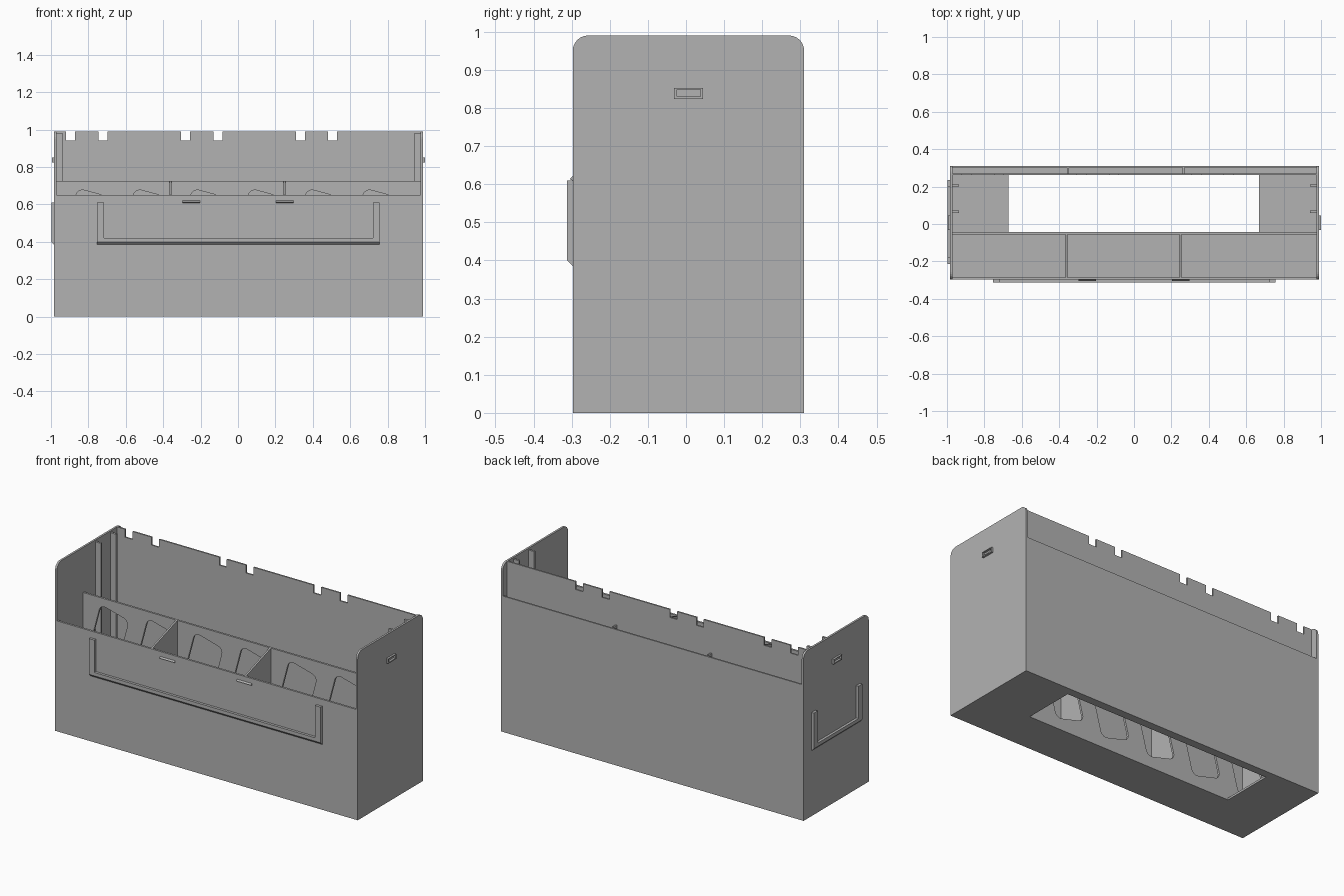
import bpy
from math import sin, cos, pi, radians
from mathutils import Matrix, Vector

cube = bpy.data.objects.get("Cube")
if cube:
    bpy.data.objects.remove(cube, do_unlink=True)

grey = bpy.data.materials.new("plain grey")
grey.use_nodes = True
grey.diffuse_color = (0.45, 0.45, 0.45, 1)
grey.node_tree.nodes["Principled BSDF"].inputs["Base Color"].default_value = grey.diffuse_color

# Rotations that carry a flat outline to a plane: columns are its u, v and normal
PLANES = {"x": Matrix(((0, 0, 1), (1, 0, 0), (0, 1, 0))),
          "y": Matrix(((1, 0, 0), (0, 0, -1), (0, 1, 0))),
          "z": Matrix.Identity(3)}


def plate(name, axis, lo, hi, outline, holes=(), place=Matrix.Identity(4)):
    """Flat panel with holes, between lo and hi along the axis."""
    curve = bpy.data.curves.new(name, "CURVE")
    curve.dimensions = "2D"
    curve.fill_mode = "BOTH"
    curve.extrude = (hi - lo) / 2
    for loop in (outline, *holes):
        spline = curve.splines.new("POLY")
        spline.points.add(len(loop) - 1)
        for point, (u, v) in zip(spline.points, loop):
            point.co = (u, v, 0, 1)
        spline.use_cyclic_u = True
    temp = bpy.data.objects.new(name + " outline", curve)
    bpy.context.collection.objects.link(temp)
    bpy.context.view_layer.update()
    mesh = bpy.data.meshes.new_from_object(temp.evaluated_get(bpy.context.evaluated_depsgraph_get()))
    bpy.data.objects.remove(temp, do_unlink=True)
    bpy.data.curves.remove(curve)
    shift = Vector([(lo + hi) / 2 if a == axis else 0 for a in "xyz"])
    mesh.transform(place @ Matrix.Translation(shift) @ PLANES[axis].to_4x4())
    mesh.materials.clear()
    mesh.materials.append(grey)
    mesh.shade_flat()
    mesh.name = name
    obj = bpy.data.objects.new(name, mesh)
    bpy.context.collection.objects.link(obj)
    return obj


def rect(u0, u1, v0, v1):
    return [(u0, v0), (u1, v0), (u1, v1), (u0, v1)]


def round_rect(cu, cv, w, h, r, tilt=0.0):
    """Rounded rectangle about a centre, turned by tilt."""
    pts = []
    for i, (su, sv) in enumerate(((1, 1), (-1, 1), (-1, -1), (1, -1))):
        for k in range(6):
            a = (i + k / 5) * pi / 2
            u = su * (w / 2 - r) + r * cos(a)
            v = sv * (h / 2 - r) + r * sin(a)
            pts.append((cu + u * cos(tilt) - v * sin(tilt), cv + u * sin(tilt) + v * cos(tilt)))
    return pts


T = 0.012                      # wall thickness
LEFT, RIGHT = -0.983, 0.988    # outer faces of the side panels
FRONT, BACK = -0.297, 0.31
HIGH, LOW = 0.99, 0.65
IN_L, IN_R = LEFT + T, RIGHT - T
PART, INNER = -0.043, 0.262    # partition and inner back faces of the main bay

# Side panels with rounded top corners
R = 0.04
side = [(FRONT, 0), (BACK, 0)]
for centre, start in ((BACK - R, 0), (FRONT + R, pi / 2)):
    for k in range(7):
        a = start + k / 6 * pi / 2
        side.append((centre + R * cos(a), HIGH - R + R * sin(a)))
plate("right_side_panel", "x", LEFT, IN_L, side)
plate("left_side_panel", "x", IN_R, RIGHT, side)

# Base with its large opening
plate("base", "z", 0, T, rect(IN_L, IN_R, FRONT, BACK), [rect(-0.67, 0.667, PART, INNER)])

# Front and outer back walls
plate("front_wall", "y", FRONT, FRONT + T, rect(IN_L, IN_R, 0, LOW))
plate("outer_back_wall", "y", BACK - 0.009, BACK, rect(IN_L, IN_R, 0, 0.80))

# Inner back wall with notches along its top edge
top = []
for bay in range(3):
    for c in (-0.895, -0.722):
        x = c + bay * 0.614
        top += [(x - 0.024, HIGH), (x - 0.024, 0.943), (x + 0.024, 0.943), (x + 0.024, HIGH)]
plate("inner_back_wall", "y", INNER, INNER + 0.009,
      [(IN_R, HIGH), (IN_R, T), (IN_L, T), (IN_L, HIGH)] + top)

# Front partition with tilted windows
windows = [round_rect(-0.80 + i * 0.307, z, 0.19, 0.27, 0.035, radians(-15))
           for i in range(6) for z in (0.215, 0.53)]
plate("window_partition", "y", PART - T, PART, rect(IN_L, IN_R, T, 0.725), windows)

# Dividers in the front pocket and the back pocket
for i, x in enumerate((-0.361, 0.249)):
    plate(f"front_divider_{i + 1}", "x", x - 0.005, x + 0.005,
          [(FRONT + T, T), (PART - T, T), (PART - T, 0.725), (FRONT + T, LOW)])
for i, x in enumerate((-0.353, 0.265)):
    plate(f"back_divider_{i + 1}", "x", x - 0.005, x + 0.005,
          rect(INNER + 0.009, BACK - 0.009, T, 0.805))

# Vertical rails inside the side panels
for i, y in enumerate((0.065, 0.206)):
    plate(f"right_rail_{i + 1}", "z", T, 0.98, rect(IN_L, IN_L + 0.036, y - 0.006, y + 0.006))
    plate(f"left_rail_{i + 1}", "z", T, 0.98, rect(IN_R - 0.036, IN_R, y - 0.006, y + 0.006))

# Rectangular rims high on both sides
slot = rect(-0.031, 0.045, 0.823, 0.852)
hollow = [rect(-0.024, 0.038, 0.830, 0.848)]
plate("right_slot_rim", "x", LEFT - 0.012, LEFT, slot, hollow)
plate("left_slot_rim", "x", RIGHT, RIGHT + 0.012, slot, hollow)


# U-shaped label holders, open at the top with a chamfered lower bar
def label_holder(name, half, place):
    depth, width = 0.015, 0.036
    lower = [(0, 0.385), (-depth, 0.40), (-depth, 0.42), (0, 0.42)]
    plate(name + "_lower_bar", "x", -half, half, lower, (), place)
    for s, label in ((-1, "a"), (1, "b")):
        u0, u1 = sorted((s * half, s * (half - width)))
        plate(f"{name}_upright_{label}", "y", -depth, 0, rect(u0, u1, 0.42, 0.61), (), place)


label_holder("front_label_holder", 0.755, Matrix.Translation((0.002, FRONT, 0)))
label_holder("side_label_holder", 0.225,
             Matrix.Translation((LEFT, 0.01, 0)) @ Matrix.Rotation(-pi / 2, 4, "Z"))

# Small retaining tabs above the front holder
for s, label in ((-1, "right"), (1, "left")):
    plate(f"{label}_retaining_tab", "x", s * 0.25 - 0.048, s * 0.25 + 0.048,
          [(FRONT, 0.609), (FRONT - 0.008, 0.613), (FRONT, 0.621)])
